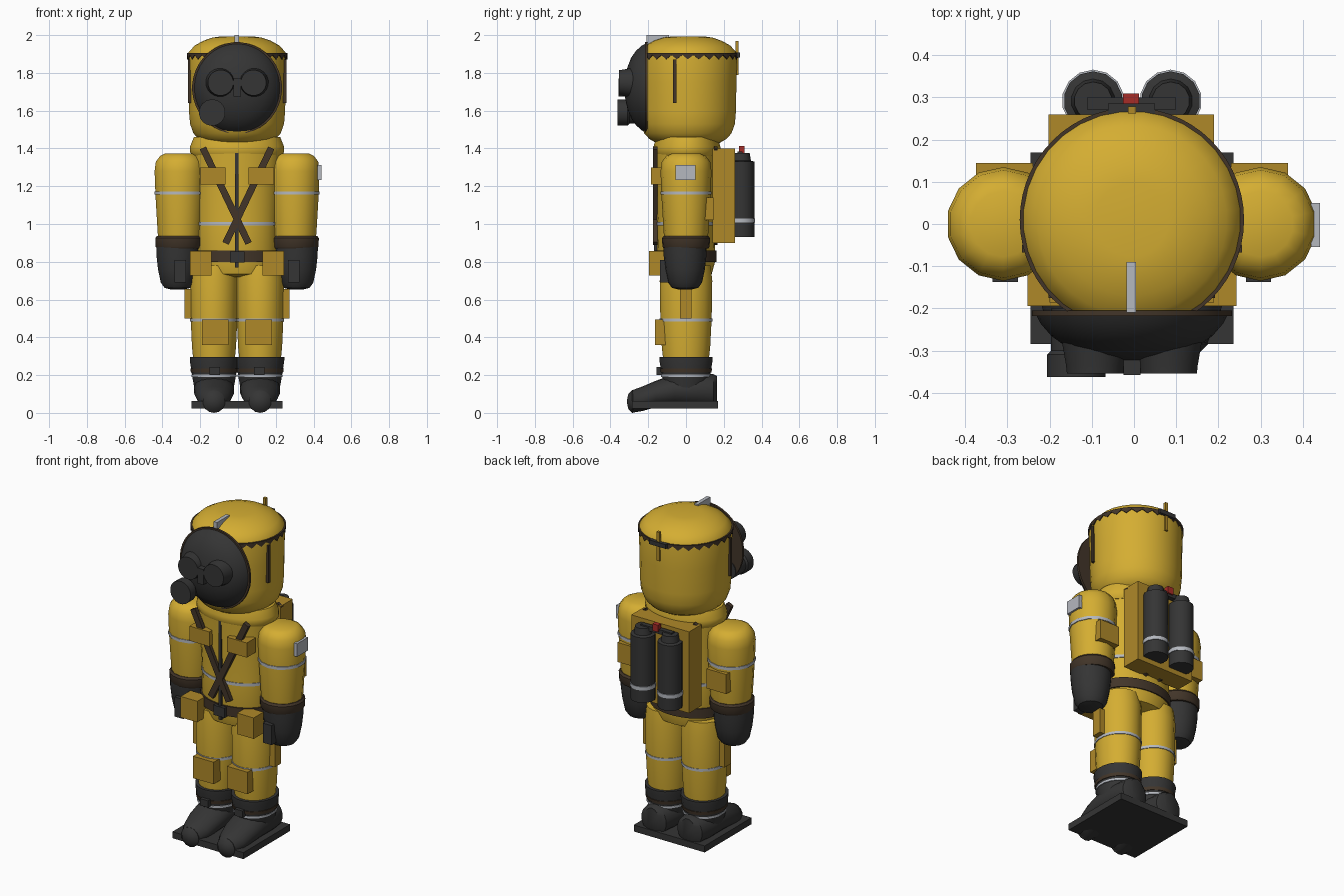
import bpy, bmesh, math
from mathutils import Matrix

CX = -0.005  # mirror plane of the figure


def material(name, rgb):
    m = bpy.data.materials.new(name)
    m.diffuse_color = (*rgb, 1)
    return m


SUIT = material("suit_yellow", (0.66, 0.42, 0.032))
POUCH = material("pouch_ochre", (0.43, 0.25, 0.022))
DARK = material("dark_rubber", (0.035, 0.035, 0.035))
BROWN = material("strap_brown", (0.055, 0.036, 0.022))
SILVER = material("reflective_silver", (0.46, 0.48, 0.52))
RED = material("valve_red", (0.38, 0.025, 0.02))


def finish(name, bm, mat, smooth=True):
    bmesh.ops.recalc_face_normals(bm, faces=bm.faces)
    me = bpy.data.meshes.new(name)
    bm.to_mesh(me)
    bm.free()
    me.materials.append(mat)
    if smooth:
        me.shade_smooth()
        me.set_sharp_from_angle(angle=math.radians(38))
    ob = bpy.data.objects.new(name, me)
    bpy.context.collection.objects.link(ob)
    return ob


def loft(name, mat, secs, at=(0, 0, 0), axis='z', segs=24, squash=1.0):
    """Skin rings (height, ra[, rb, lift]) along z or y and cap both ends."""
    bm = bmesh.new()
    rings = []
    for s in secs:
        h, ra = s[0], s[1]
        rb = s[2] if len(s) > 2 else ra * squash
        lift = s[3] if len(s) > 3 else 0
        ring = []
        for i in range(segs):
            a = 2 * math.pi * (i + 0.5) / segs
            u, v = ra * math.cos(a), rb * math.sin(a) + lift
            p = (u, v, h) if axis == 'z' else (u, h, v)
            ring.append(bm.verts.new([p[k] + at[k] for k in range(3)]))
        rings.append(ring)
    for a, b in zip(rings, rings[1:]):
        for i in range(segs):
            j = (i + 1) % segs
            bm.faces.new((a[i], a[j], b[j], b[i]))
    bm.faces.new(rings[0])
    bm.faces.new(rings[-1])
    return finish(name, bm, mat)


def box(name, mat, x, y, z, tilt=0.0):
    """Box from three (low, high) ranges, tilted about the y axis."""
    bm = bmesh.new()
    bmesh.ops.create_cube(bm, size=1)
    size = [b - a for a, b in (x, y, z)]
    mid = [(a + b) / 2 for a, b in (x, y, z)]
    bm.transform(Matrix.Translation(mid) @ Matrix.Rotation(tilt, 4, 'Y') @ Matrix.Diagonal((*size, 1)))
    return finish(name, bm, mat, False)


def sbox(name, mat, s, x, y, z):
    """Box given as distances from the mirror plane on side s."""
    return box(name, mat, sorted((CX + s * x[0], CX + s * x[1])), y, z)


# torso, collar, belt and stripe
loft("torso", SUIT, [(0.72, 0.1), (0.735, 0.19), (0.8, 0.215), (1.0, 0.212), (1.25, 0.225), (1.38, 0.235)],
     (CX, 0, 0), squash=0.72, segs=32)
loft("collar", SUIT, [(1.36, 0.235), (1.38, 0.25), (1.41, 0.25), (1.46, 0.23), (1.47, 0.15)],
     (CX, 0.005, 0), squash=0.71, segs=32)
loft("belt", BROWN, [(0.8, 0.224), (0.86, 0.224)], (CX, 0, 0), squash=0.72, segs=32)
loft("torso_stripe", SILVER, [(0.992, 0.217), (1.01, 0.217)], (CX, 0, 0), squash=0.72, segs=32)
box("zipper", DARK, (-0.015, 0.003), (-0.17, -0.14), (0.77, 1.41))
box("belt_buckle", DARK, (-0.042, 0.034), (-0.18, -0.14), (0.795, 0.855))
for s in (-1, 1):
    for side, y in (("front", (-0.175, -0.15)), ("back", (0.148, 0.168))):
        mid = CX + s * 0.06
        box(side + "_cross_strap", BROWN, (mid - 0.018, mid + 0.018), y, (0.87, 1.43), s * 0.447)

# hood
loft("hood", SUIT, [(1.43, 0.17), (1.45, 0.205), (1.48, 0.232), (1.53, 0.25), (1.6, 0.256), (1.75, 0.258),
                    (1.88, 0.262), (1.91, 0.257), (1.945, 0.225), (1.97, 0.18), (1.987, 0.13), (1.993, 0.087)],
     (CX, 0.01, 0), segs=32)
# zigzag seam band
bm = bmesh.new()
N = 56
top, low = [], []
for i in range(N):
    a = 2 * math.pi * i / N
    c, d = math.cos(a) * 0.266 + CX, math.sin(a) * 0.266 + 0.01
    top.append(bm.verts.new((c, d, 1.906)))
    low.append(bm.verts.new((c, d, 1.895 if i % 2 else 1.872)))
for i in range(N):
    j = (i + 1) % N
    bm.faces.new((low[i], low[j], top[j], top[i]))
cap = bmesh.ops.extrude_face_region(bm, geom=bm.faces[:])
for v in cap["geom"]:
    if isinstance(v, bmesh.types.BMVert):
        v.co.x, v.co.y = (v.co.x - CX) * 0.96 + CX, (v.co.y - 0.01) * 0.96 + 0.01
finish("hood_seam_band", bm, BROWN, False)
box("hood_crest", SILVER, (-0.018, 0.005), (-0.21, -0.09), (1.95, 2.0))
box("antenna_base", DARK, (-0.062, 0.05), (0.25, 0.286), (1.882, 1.908))
box("antenna", POUCH, (-0.014, 0.005), (0.262, 0.279), (1.79, 1.968))
for s in (-1, 1):
    sbox("hood_side_seam", BROWN, s, (0.235, 0.261), (-0.068, -0.05), (1.64, 1.87))

# mask with eyepieces, nose bar and filter
loft("mask_rim", BROWN, [(-0.205, 0.238, 0.243), (-0.218, 0.238, 0.243)], (CX, 0, 1.72), 'y', 40)
loft("mask", DARK, [(-0.214, 0.228, 0.236), (-0.235, 0.218, 0.225), (-0.265, 0.192, 0.197), (-0.29, 0.158, 0.162),
                    (-0.31, 0.11), (-0.322, 0.055), (-0.325, 0.01)], (CX, 0, 1.72), 'y', 40)
for s in (-1, 1):
    loft("eyepiece", DARK, [(-0.25, 0.085), (-0.335, 0.07), (-0.354, 0.068)],
         (CX + s * 0.087, 0, 1.748), 'y', 20)
box("nose_bar", DARK, (-0.025, 0.015), (-0.358, -0.3), (1.675, 1.77))
loft("mask_filter", DARK, [(-0.2, 0.06), (-0.3, 0.06), (-0.31, 0.07), (-0.363, 0.07)], (-0.137, 0, 1.59), 'y', 20)

for s in (-1, 1):
    # arm, cuff and glove
    ax = CX + s * 0.305
    loft("arm", SUIT, [(0.9, 0.11), (0.95, 0.118), (1.15, 0.13), (1.28, 0.135), (1.33, 0.128), (1.36, 0.105),
                       (1.373, 0.078)], (ax, 0, 0), segs=14)
    loft("arm_stripe", SILVER, [(1.155, 0.135), (1.173, 0.135)], (ax, 0, 0), segs=14)
    loft("glove_cuff", BROWN, [(0.87, 0.118), (0.88, 0.125), (0.925, 0.127), (0.937, 0.118)],
         (CX + s * 0.308, 0, 0), segs=18)
    loft("glove", DARK, [(0.652, 0.03), (0.662, 0.07), (0.69, 0.09), (0.76, 0.105), (0.83, 0.113), (0.89, 0.115)],
         (CX + s * 0.315, -0.005, 0), segs=18)
    sbox("glove_pad", DARK, s, (0.27, 0.33), (-0.138, -0.07), (0.69, 0.81))
    sbox("arm_pouch", POUCH, s, (0.235, 0.37), (0.09, 0.145), (1.02, 1.14))

    # chest, belt, thigh and knee pouches
    sbox("chest_pouch", POUCH, s, (0.06, 0.195), (-0.186, -0.1), (1.21, 1.3))
    sbox("belt_pouch", POUCH, s, (0.135, 0.248), (-0.195, -0.1), (0.728, 0.857))
    sbox("thigh_pouch", POUCH, s, (0.22, 0.278), (-0.032, 0.03), (0.5, 0.655))
    sbox("knee_pouch", POUCH, s, (0.045, 0.185), (-0.165, -0.1), (0.36, 0.495))

    # leg and boot
    lx = CX + s * 0.122
    loft("leg", SUIT, [(0.25, 0.108), (0.35, 0.118), (0.5, 0.125), (0.7, 0.128), (0.78, 0.12)],
         (lx, 0, 0), squash=1.1, segs=20)
    loft("leg_stripe", SILVER, [(0.484, 0.128), (0.5, 0.128)], (lx, 0, 0), squash=1.1, segs=20)
    loft("boot_shaft", DARK, [(0.1, 0.1), (0.2, 0.118), (0.28, 0.13), (0.297, 0.13)],
         (lx, 0, 0), squash=1.1, segs=20)
    loft("boot_strap", BROWN, [(0.215, 0.124), (0.235, 0.127)], (lx, 0, 0), squash=1.1, segs=20)
    loft("boot_stripe", SILVER, [(0.19, 0.121), (0.202, 0.121)], (lx, 0, 0), squash=1.1, segs=20)
    sbox("boot_buckle", DARK, s, (0.09, 0.145), (-0.155, -0.1), (0.2, 0.242))
    loft("boot_foot", DARK, [(0.165, 0.05, 0.07, 0.125), (0.145, 0.085, 0.09, 0.115), (0.06, 0.105, 0.09, 0.12),
                             (-0.06, 0.108, 0.085, 0.12), (-0.16, 0.1, 0.07, 0.1), (-0.23, 0.085, 0.065, 0.075),
                             (-0.28, 0.058, 0.06, 0.062), (-0.305, 0.035, 0.035, 0.06), (-0.312, 0.01, 0.01, 0.06)],
         (lx, 0, 0), 'y', 18)
    loft("toe_cap", DARK, [(-0.2, 0.03), (-0.25, 0.052), (-0.285, 0.06), (-0.305, 0.04), (-0.312, 0.01)],
         (lx, 0, 0.06), 'y', 14)
    sbox("boot_sole", DARK, s, (0.0, 0.241), (-0.285, 0.17), (0.022, 0.062))

    # air tank with neck and band
    tx = CX + s * 0.092
    loft("air_tank", DARK, [(0.93, 0.07), (1.33, 0.07), (1.335, 0.052), (1.375, 0.045)], (tx, 0.292, 0), segs=14)
    loft("tank_band", SILVER, [(1.008, 0.074), (1.03, 0.074)], (tx, 0.292, 0), segs=14)

# backpack, manifold and valve, arm patch
box("backpack", POUCH, (-0.203, 0.19), (0.14, 0.26), (0.9, 1.4))
box("tank_manifold", DARK, (-0.112, 0.1), (0.272, 0.3), (1.355, 1.383))
box("valve", RED, (-0.026, 0.012), (0.28, 0.31), (1.37, 1.412))
box("arm_patch", SILVER, (0.42, 0.441), (-0.055, 0.05), (1.232, 1.312))
